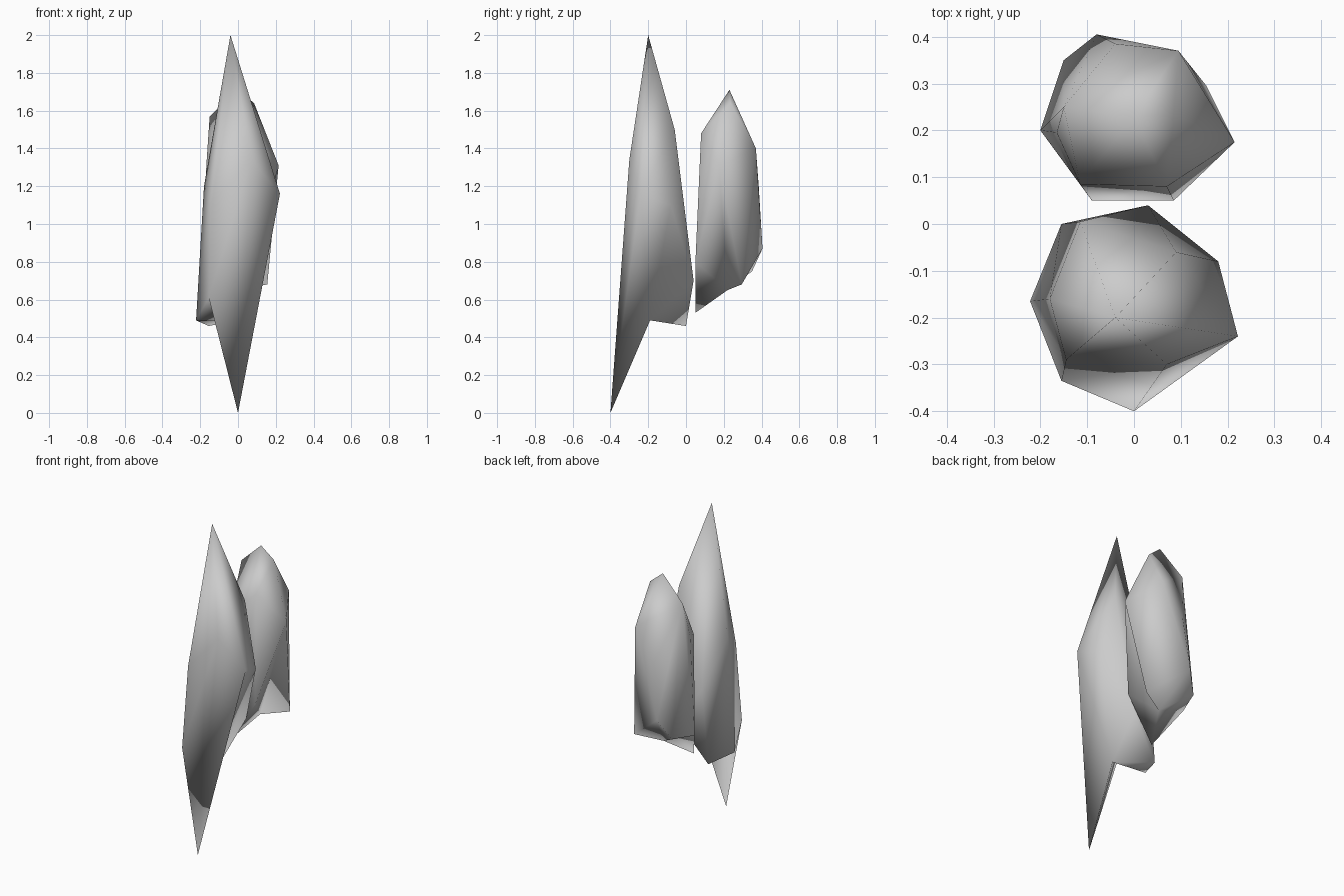
import bpy, bmesh
from mathutils import Vector

if "Cube" in bpy.data.objects:
    bpy.data.objects.remove(bpy.data.objects["Cube"])


def shard(name, upper, rim, base_centre):
    """Faceted crystal: hull over upper points and an uneven rim, hollowed base fan."""
    bm = bmesh.new()
    for p in upper:
        bm.verts.new(p)
    rim_verts = {bm.verts.new(p) for p in rim}
    bmesh.ops.convex_hull(bm, input=list(bm.verts))
    bm.normal_update()
    # open the underside, then close it with a fan to the base centre
    under = [f for f in bm.faces
             if f.normal.z < 0 and all(v in rim_verts for v in f.verts)]
    bmesh.ops.delete(bm, geom=under, context='FACES')
    edges = [e for e in bm.edges if e.is_boundary]
    centre = bm.verts.new(base_centre)
    for e in edges:
        bm.faces.new((e.verts[0], e.verts[1], centre))
    loose = [v for v in bm.verts if not v.link_faces]
    bmesh.ops.delete(bm, geom=loose, context='VERTS')
    bmesh.ops.recalc_face_normals(bm, faces=list(bm.faces))
    for f in bm.faces:
        f.smooth = True
    mesh = bpy.data.meshes.new(name)
    bm.to_mesh(mesh)
    bm.free()
    obj = bpy.data.objects.new(name, mesh)
    bpy.context.collection.objects.link(obj)
    return obj


# tall front crystal
shard("tall_shard",
      upper=[(-.04, -.2, 2), (-.18, -.16, 1.2), (-.115, .005, .92),
             (.09, -.06, 1.5), (.07, -.3, 1.34), (-.145, -.29, 1.11)],
      rim=[(-.222, -.165, .49), (-.155, 0, .46), (.03, .04, .7), (.18, -.08, 1.1),
           (.222, -.24, 1.16), (0, -.4, 0), (-.155, -.335, .61)],
      base_centre=(0, -.19, .49))

# short rear crystal
shard("short_shard",
      upper=[(0, .23, 1.71), (.085, .235, 1.64), (.095, .37, 1.4), (-.15, .25, 1.57),
             (-.165, .195, 1.35), (-.115, .085, 1.3), (.07, .08, 1.48),
             (-.04, .385, 1.2)],
      rim=[(-.2, .2, .73), (-.15, .35, .75), (-.08, .405, .87), (.155, .295, .68),
           (.215, .175, 1.31), (.085, .05, .8), (-.09, .05, .53)],
      base_centre=(0, .22, .65))
